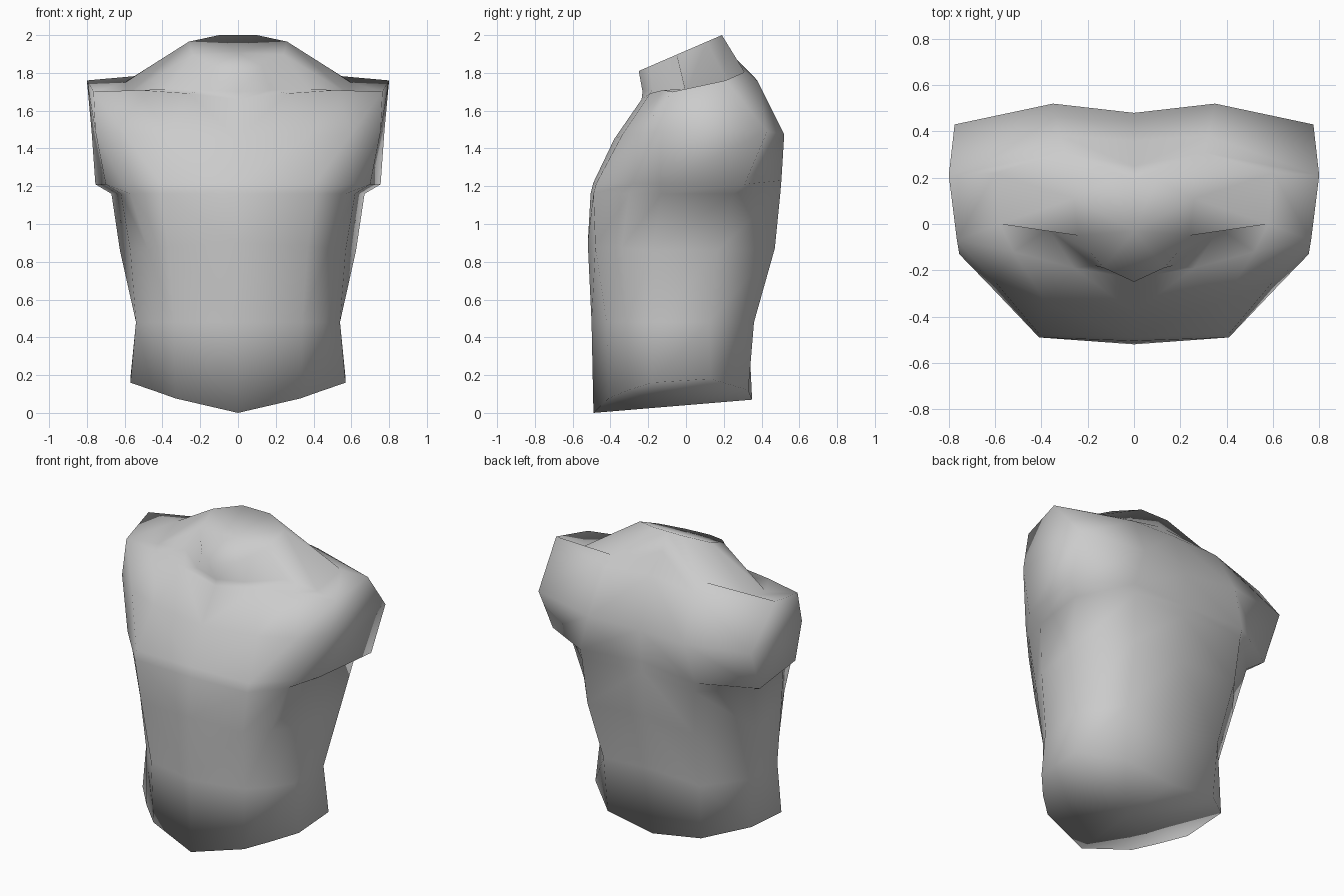
import bpy, bmesh

if "Cube" in bpy.data.objects:
    bpy.data.objects.remove(bpy.data.objects["Cube"])

# Half cross-sections, bottom to top:
# z front, z side, z back | y front | x,y chest | x,y chest edge | x,y front side | x,y back side | x,y back | y spine
RINGS = [
    (0.00, 0.17, 0.07, -.49, .33, -.41, .45, -.31, .57, -.18, .57, .13, .34, .33, .35),     # hem
    (0.48, 0.48, 0.48, -.50, .34, -.42, .45, -.31, .54, -.18, .54, .12, .35, .36, .33),     # waist
    (0.90, 0.86, 0.88, -.52, .37, -.48, .48, -.34, .57, -.18, .625, .17, .39, .47, .44),    # ribs
    (1.16, 1.16, 1.18, -.505, .41, -.49, .57, -.30, .62, -.13, .67, .25, .41, .50, .46),    # armpit
    (1.22, 1.21, 1.25, -.49, .41, -.475, .61, -.28, .70, -.14, .755, .31, .42, .505, .47),  # arm underside
    (1.45, 1.49, 1.46, -.38, .38, -.34, .60, -.25, .755, -.13, .775, .43, .35, .52, .48),   # upper chest
    (1.66, 1.73, 1.78, -.235, .26, -.19, .52, -.12, .765, -.07, .80, .21, .32, .38, .36),   # arm top
    (1.70, 1.72, 1.89, -.23, .17, -.18, .37, -.02, .58, .00, .60, .22, .30, .31, .25),      # shoulder dip
    (1.81, 1.93, 2.00, -.25, .13, -.19, .19, -.12, .24, -.05, .26, .11, .10, .19, .19),     # neck
]


def half_ring(r, level):
    zf, zs, zb, yf, x1, y1, xe, ye, x2, y2, x3, y3, x4, y4, y5 = r
    xy = [(0, yf), (x1, y1), (xe, ye), (x2, y2), (x3, y3), (x4, y4), (0, y5)]
    tilt = 0.03 if level >= 6 else 0.01 if level == 0 else 0
    zz = [zf, zf * .55 + zs * .45, zf * .3 + zs * .7,
          zs - tilt, zs + tilt, (zs + zb) / 2, zb]
    if level == len(RINGS) - 1:  # the neck cut is one sloping plane
        zz = [zf + (y - yf) * (zb - zf) / (y5 - yf) for _, y in xy]
    return [(x, y, z) for (x, y), z in zip(xy, zz)]


# Loft the right half
bm = bmesh.new()
rows = [[bm.verts.new(p) for p in half_ring(r, i)] for i, r in enumerate(RINGS)]
for a, b in zip(rows, rows[1:]):
    for i in range(len(a) - 1):
        bm.faces.new((a[i], a[i + 1], b[i + 1], b[i]))

# Close hem and neck with fans around the centre line
for row in (rows[0], rows[-1]):
    mid = bm.verts.new((row[0].co + row[-1].co) / 2)
    for i in range(len(row) - 1):
        bm.faces.new((row[i], row[i + 1], mid))

# Mirror to the left half
geom = bm.verts[:] + bm.edges[:] + bm.faces[:]
bmesh.ops.mirror(bm, geom=geom, axis='X', merge_dist=0.001)
bmesh.ops.remove_doubles(bm, verts=bm.verts[:], dist=0.001)
bmesh.ops.recalc_face_normals(bm, faces=bm.faces[:])

mesh = bpy.data.meshes.new("torso")
bm.to_mesh(mesh)
bm.free()
torso = bpy.data.objects.new("torso", mesh)
bpy.context.collection.objects.link(torso)
bpy.context.view_layer.objects.active = torso
torso.select_set(True)
bpy.ops.object.shade_smooth()  # the cuts blend smoothly into the body
